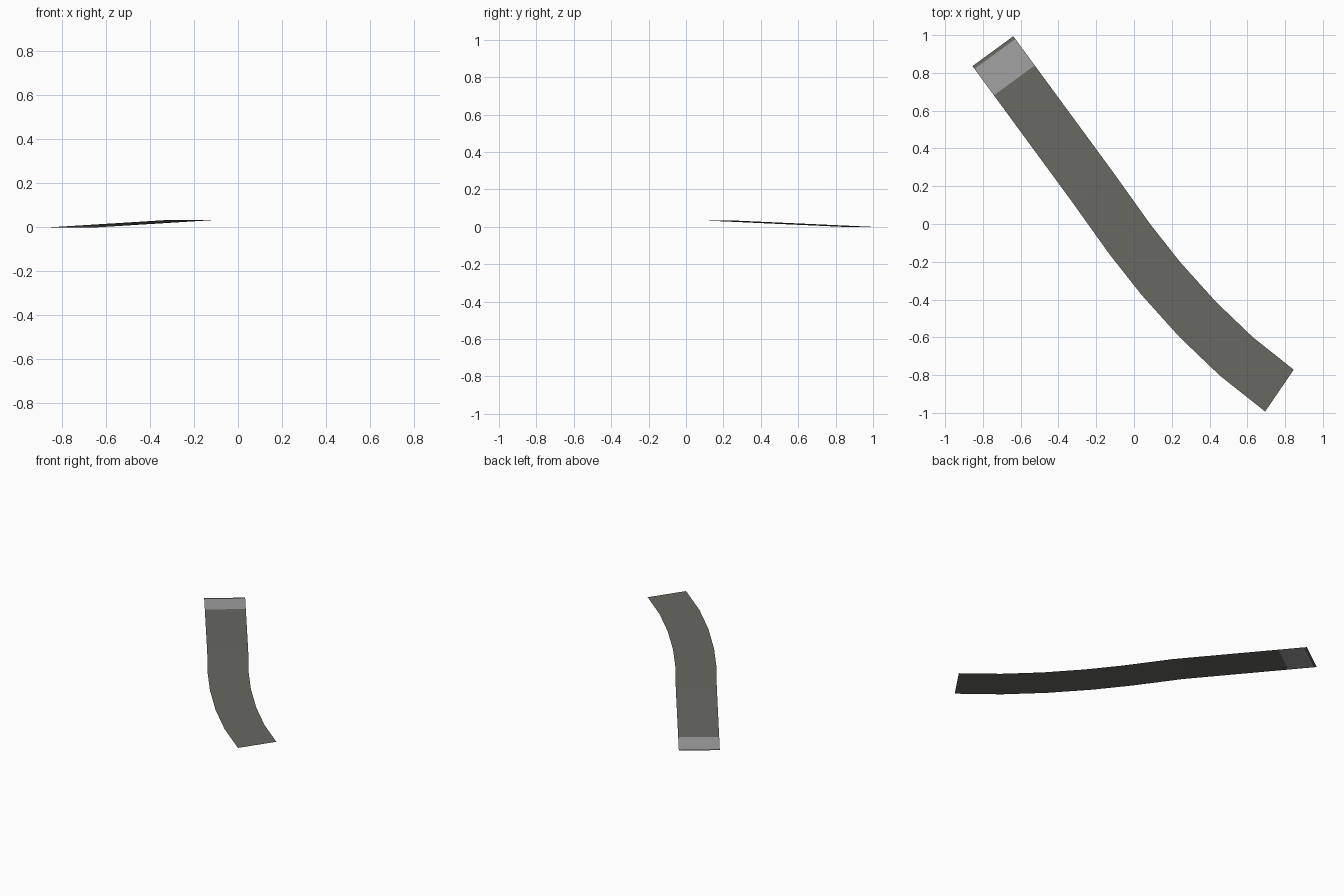
import bpy, math
from mathutils import Vector

if "Cube" in bpy.data.objects:
    bpy.data.objects.remove(bpy.data.objects["Cube"])

TOP = 0.033      # height of the level part
WIDTH = 0.268


def material(name, rgb):
    m = bpy.data.materials.new(name)
    m.diffuse_color = (*rgb, 1)
    m.use_nodes = True
    m.node_tree.nodes["Principled BSDF"].inputs["Base Color"].default_value = m.diffuse_color
    return m


asphalt = material("dark asphalt", (0.138, 0.138, 0.122))
concrete = material("light concrete", (0.35, 0.35, 0.35))


def ribbon(name, stations, mat):
    """Thin open strip through (x, y, z, heading in degrees)."""
    verts, faces = [], []
    for x, y, z, heading in stations:
        a = math.radians(heading + 90)
        side = Vector((math.cos(a), math.sin(a), 0)) * WIDTH / 2
        c = Vector((x, y, z))
        verts += [c - side, c + side]
    for i in range(len(stations) - 1):
        a = 2 * i
        faces.append((a, a + 2, a + 3, a + 1))
    me = bpy.data.meshes.new(name)
    me.from_pydata(verts, [], faces)
    me.materials.append(mat)
    ob = bpy.data.objects.new(name, me)
    bpy.context.collection.objects.link(ob)
    return ob


# Straight ramp runs from the low end to the start of the level part
LOW, CREST, HEAD = Vector((-0.747, 0.915, 0)), Vector((-0.215, 0.19, TOP)), -53.8
length = (CREST - LOW).length


def on_ramp(d):
    return (*LOW.lerp(CREST, d / length), HEAD)


# Dark lip and pale joint at the low end
ribbon("end_lip", [on_ramp(0), on_ramp(0.018)], asphalt)
ribbon("joint_plate", [on_ramp(0.018), on_ramp(0.192)], concrete)

# Sloped straight, then the level bend
bend = [(-0.02, -0.083, -53.3), (0.14, -0.286, -50), (0.337, -0.505, -45.6),
        (0.543, -0.702, -40.6), (0.770, -0.882, -34.3)]
ribbon("road_surface",
       [on_ramp(0.192), on_ramp(length)] + [(x, y, TOP, h) for x, y, h in bend],
       asphalt)
